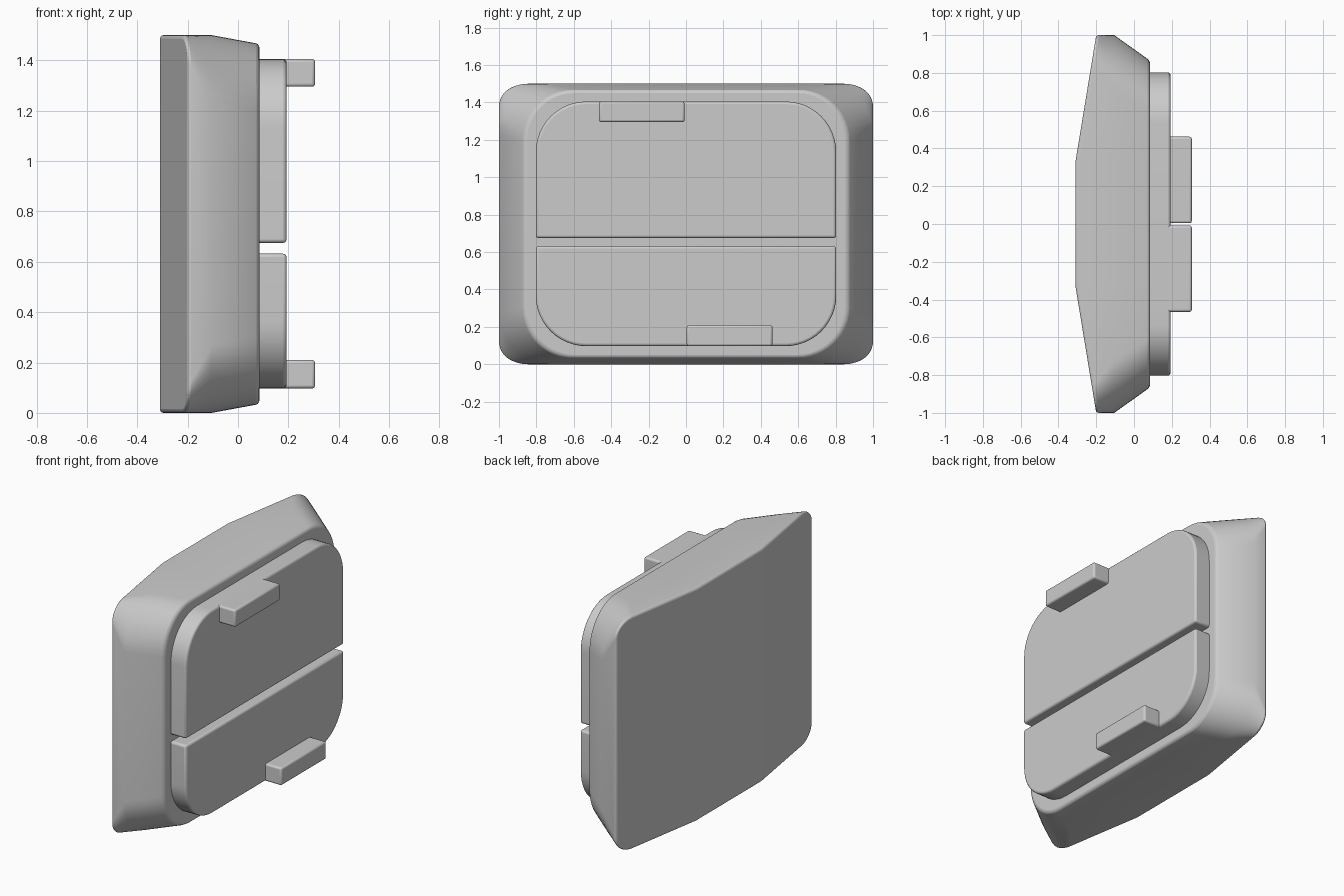
import bpy, bmesh, math

cube = bpy.data.objects.get("Cube")
if cube:
    bpy.data.objects.remove(cube, do_unlink=True)

grey = bpy.data.materials.new("light_grey")
grey.use_nodes = True
colour = (0.6, 0.6, 0.6, 1)
grey.diffuse_color = colour
grey.node_tree.nodes["Principled BSDF"].inputs["Base Color"].default_value = colour

MID = 0.75      # height of the centre line
ARC = 12        # segments per rounded corner
CREASE = 0.33   # half width of the flat middle of the back


def finish(name, bm, width, limit=45):
    """Turn a bmesh into a softly bevelled, smooth shaded object."""
    bmesh.ops.recalc_face_normals(bm, faces=bm.faces[:])
    mesh = bpy.data.meshes.new(name)
    bm.to_mesh(mesh)
    bm.free()
    mesh.materials.append(grey)
    ob = bpy.data.objects.new(name, mesh)
    bpy.context.collection.objects.link(ob)
    bev = ob.modifiers.new("soft_edges", "BEVEL")
    bev.width, bev.segments = width, 3
    bev.limit_method, bev.angle_limit = "ANGLE", math.radians(limit)
    bpy.ops.object.select_all(action="DESELECT")
    ob.select_set(True)
    bpy.context.view_layer.objects.active = ob
    bpy.ops.object.shade_smooth_by_angle(angle=math.radians(30))
    return ob


def corner(cy, cz, ry, rz, start):
    """Quarter ellipse of (y, z) points starting at an angle in degrees."""
    steps = [math.radians(start + 90 * i / ARC) for i in range(ARC + 1)]
    return [(cy + ry * math.cos(a), cz + rz * math.sin(a)) for a in steps]


def outline(hy, hz, ry, rz):
    """Rounded rectangle with extra points on the back crease lines."""
    y, z = hy - ry, hz - rz
    pts = corner(y, z, ry, rz, 0) + [(CREASE, hz), (-CREASE, hz)]
    pts += corner(-y, z, ry, rz, 90) + corner(-y, -z, ry, rz, 180)
    pts += [(-CREASE, -hz), (CREASE, -hz)] + corner(y, -z, ry, rz, 270)
    return [(py, pz + MID) for py, pz in pts]


def back_x(y):
    return -0.31 + 0.11 * max(0, abs(y) - CREASE) / (1 - CREASE)


# Housing: loft from the folded back to the rounded front
bm = bmesh.new()
sections = [(None, outline(1, 0.75, 0.14, 0.10)),
            (-0.105, outline(1, 0.75, 0.28, 0.27)),
            (0.085, outline(0.865, 0.715, 0.27, 0.27))]
rings = [[bm.verts.new((back_x(y) if x is None else x, y, z)) for y, z in pts]
         for x, pts in sections]
n = len(rings[0])
for a, b in zip(rings, rings[1:]):
    for i in range(n):
        j = (i + 1) % n
        bm.faces.new((a[i], a[j], b[j], b[i]))
bm.faces.new(rings[-1])
back = rings[0]
p = ARC + 1                       # first crease point
q = n - p - 1                     # last crease point
bm.faces.new(back[:p + 1] + back[q:])
bm.faces.new(back[p + 1:q])
bm.faces.new((back[p], back[p + 1], back[q - 1], back[q]))
for pair in ((p, q), (p + 1, q - 1)):
    bm.edges.get([back[i] for i in pair]).smooth = False
finish("housing", bm, 0.015)


def slab(name, pts, x0, x1, width):
    """Extrude a (y, z) outline along x."""
    bm = bmesh.new()
    face = bm.faces.new([bm.verts.new((x0, y, z)) for y, z in pts])
    out = bmesh.ops.extrude_face_region(bm, geom=[face])["geom"]
    verts = [v for v in out if isinstance(v, bmesh.types.BMVert)]
    bmesh.ops.translate(bm, verts=verts, vec=(x1 - x0, 0, 0))
    return finish(name, bm, width)


def rect(y0, y1, z0, z1):
    return [(y0, z0), (y1, z0), (y1, z1), (y0, z1)]


# Two front panels, each rounded on its outer corners
HY, R = 0.803, 0.27
upper = [(-HY, 0.675), (HY, 0.675)]
upper += corner(HY - R, 1.405 - R, R, R, 0) + corner(R - HY, 1.405 - R, R, R, 90)
lower = [(HY, 0.632), (-HY, 0.632)]
lower += corner(R - HY, 0.097 + R, R, R, 180) + corner(HY - R, 0.097 + R, R, R, 270)
slab("upper_panel", upper, 0.07, 0.193, 0.014)
slab("lower_panel", lower, 0.07, 0.193, 0.014)

# Finger tabs
slab("upper_tab", rect(-0.465, -0.008, 1.295, 1.405), 0.16, 0.306, 0.012)
slab("lower_tab", rect(0.004, 0.462, 0.097, 0.21), 0.16, 0.306, 0.012)
